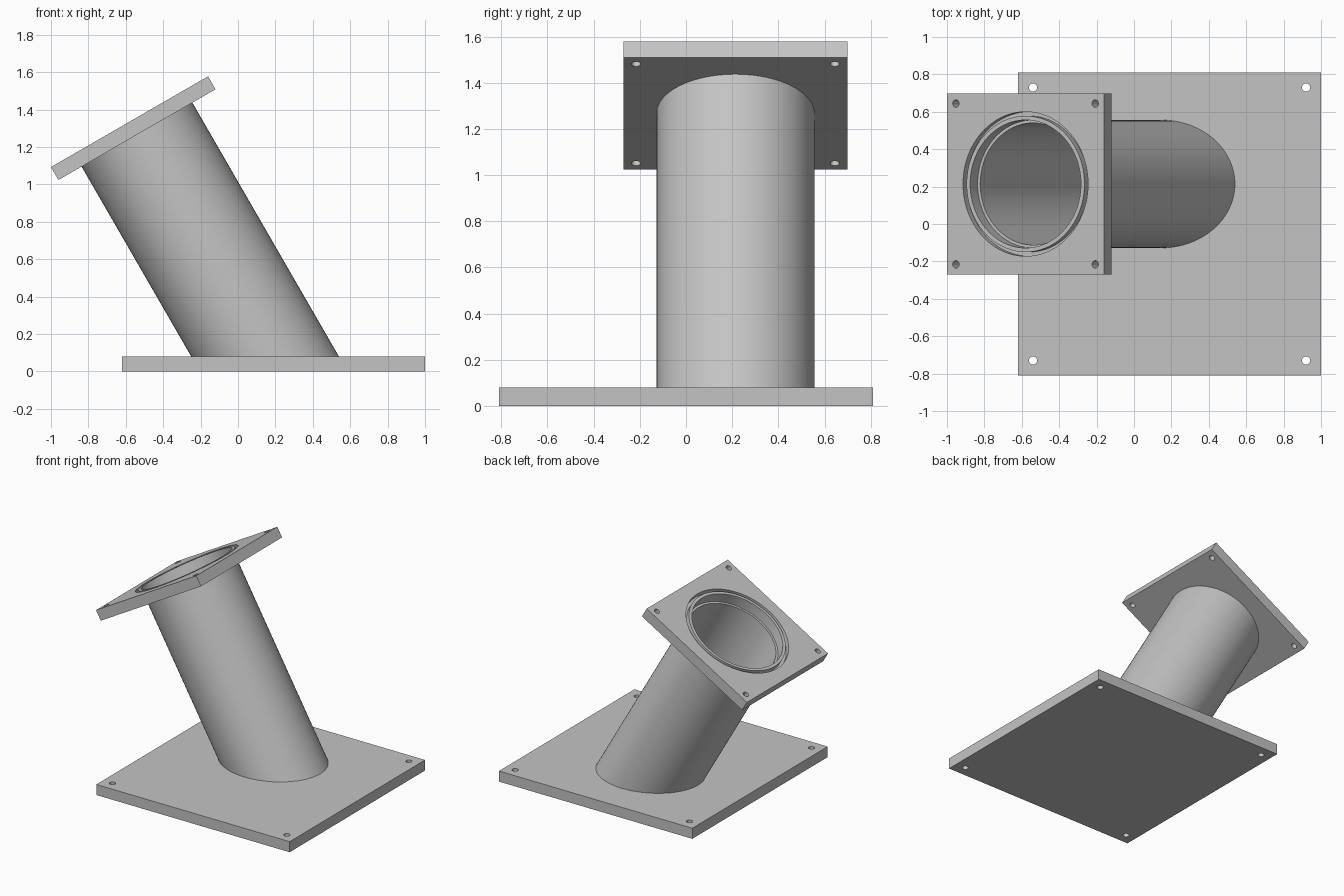
import bpy, bmesh, math
from mathutils import Vector, Matrix

if "Cube" in bpy.data.objects:
    bpy.data.objects.remove(bpy.data.objects["Cube"])

THICK = 0.08                       # both plates
TILT = math.radians(-30)
ROT = Matrix.Rotation(TILT, 4, 'Y')
FLANGE_TOP = Vector((-0.58, 0.214, 1.335))
AXIS = ROT @ Vector((0, 0, 1))
R_OUT, R_IN = 0.342, 0.326
SEG = 96

grey = bpy.data.materials.new("plain grey")
grey.use_nodes = True
grey.diffuse_color = (0.55, 0.55, 0.55, 1)
grey.node_tree.nodes["Principled BSDF"].inputs["Base Color"].default_value = grey.diffuse_color


def make_object(name, bm):
    bmesh.ops.recalc_face_normals(bm, faces=bm.faces[:])
    mesh = bpy.data.meshes.new(name)
    bm.to_mesh(mesh)
    bm.free()
    mesh.materials.append(grey)
    obj = bpy.data.objects.new(name, mesh)
    bpy.context.collection.objects.link(obj)
    return obj


def add_box(bm, sx, sy, z0, z1):
    m = Matrix.Translation((0, 0, (z0 + z1) / 2)) @ Matrix.Diagonal((sx, sy, z1 - z0, 1))
    bmesh.ops.create_cube(bm, size=1, matrix=m)


def add_cylinder(bm, x, y, r, z0, z1, seg):
    bmesh.ops.create_cone(bm, cap_ends=True, segments=seg, radius1=r, radius2=r,
                          depth=z1 - z0, matrix=Matrix.Translation((x, y, (z0 + z1) / 2)))


def add_pipe(bm, r_in, r_out, low, high):
    """Hollow ring; low and high map a flat (x, y) point to its end position."""
    loops = []
    for r, end in ((r_out, low), (r_out, high), (r_in, high), (r_in, low)):
        angles = [2 * math.pi * i / SEG for i in range(SEG)]
        loops.append([bm.verts.new(end(r * math.cos(a), r * math.sin(a))) for a in angles])
    for k in range(4):
        a, b = loops[k], loops[(k + 1) % 4]
        for i in range(SEG):
            j = (i + 1) % SEG
            bm.faces.new((a[i], a[j], b[j], b[i]))


def cut(obj, bm):
    """Subtract the cutter geometry and bake the result."""
    cutter = make_object("cutter", bm)
    cutter.hide_render = True
    mod = obj.modifiers.new("holes", 'BOOLEAN')
    mod.operation, mod.solver, mod.object = 'DIFFERENCE', 'EXACT', cutter
    graph = bpy.context.evaluated_depsgraph_get()
    baked = bpy.data.meshes.new_from_object(obj.evaluated_get(graph))
    obj.modifiers.clear()
    obj.data = baked
    bpy.data.objects.remove(cutter)


def plate(name, size, hole_offset, hole_radius, extra=None):
    """Square plate, top at local z = 0, with four corner bolt holes."""
    bm = bmesh.new()
    add_box(bm, size, size, -THICK, 0)
    obj = make_object(name, bm)
    holes = bmesh.new()
    for sx in (-1, 1):
        for sy in (-1, 1):
            add_cylinder(holes, sx * hole_offset, sy * hole_offset, hole_radius,
                         -THICK - 0.05, 0.05, 32)
    if extra:
        extra(holes)
    cut(obj, holes)
    return obj


def flange_cuts(bm):
    # central bore and the seal groove around it
    add_cylinder(bm, 0, 0, R_OUT, -THICK - 0.05, 0.05, SEG)
    add_pipe(bm, 0.364, 0.386, lambda x, y: (x, y, -0.04), lambda x, y: (x, y, 0.05))


# base plate
base = plate("base_plate", 1.62, 0.73, 0.022)
base.location = (0.19, 0, THICK)

# tilted flange at the top of the tube
flange = plate("top_flange", 0.97, 0.43, 0.02, flange_cuts)
flange.matrix_world = Matrix.Translation(FLANGE_TOP) @ ROT


# leaning tube: square end under the flange, slanted end on the base
def tube_top(x, y):
    return FLANGE_TOP + ROT @ Vector((x, y, -THICK))


def tube_foot(x, y):
    p = tube_top(x, y)
    return p - AXIS * ((p.z - THICK) / AXIS.z)


bm = bmesh.new()
add_pipe(bm, R_IN, R_OUT, tube_foot, tube_top)
tube = make_object("leaning_tube", bm)

# smooth the round walls, keep the rims sharp
bpy.ops.object.select_all(action='DESELECT')
for obj in (base, flange, tube):
    obj.select_set(True)
bpy.context.view_layer.objects.active = tube
bpy.ops.object.shade_smooth_by_angle(angle=math.radians(30))
